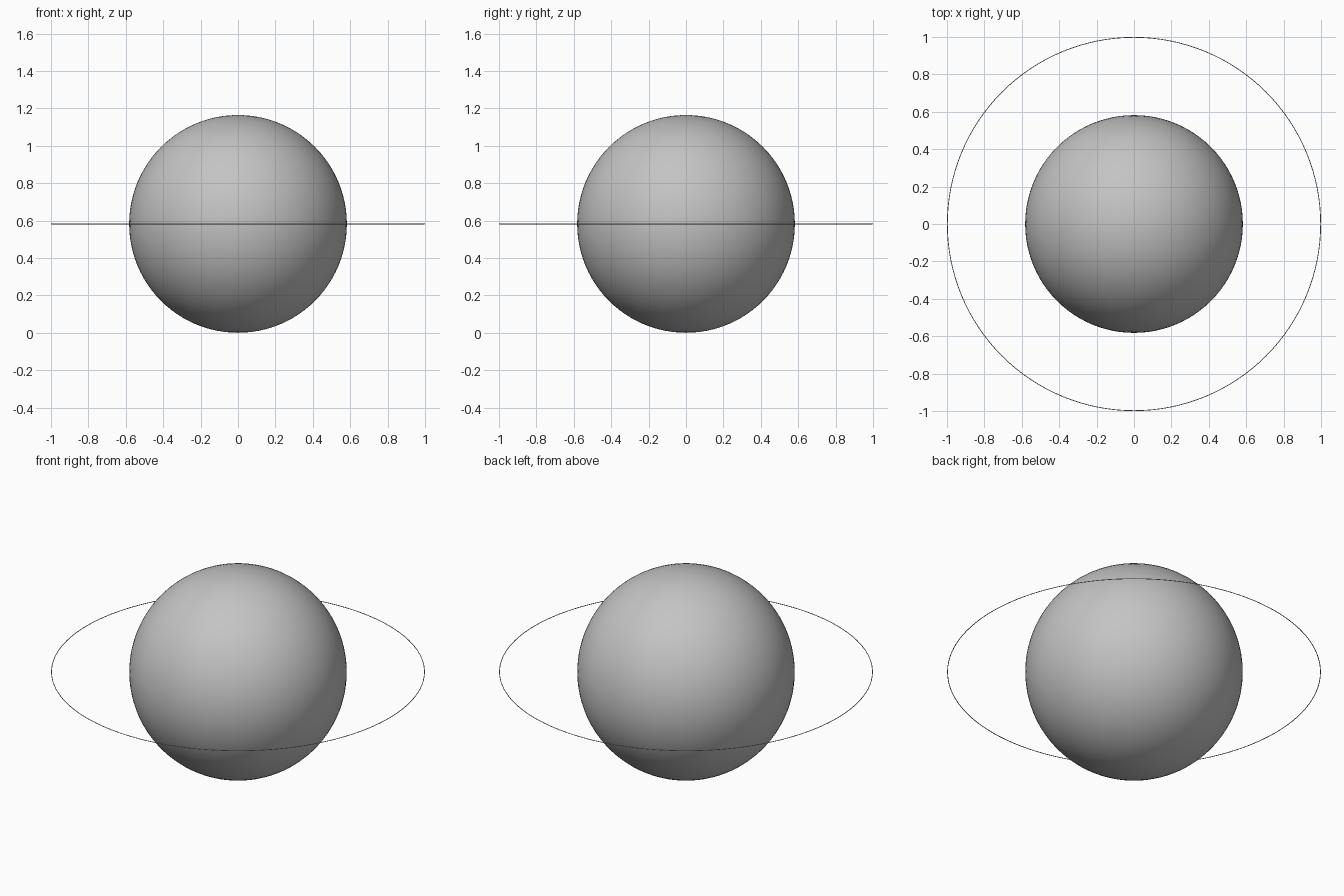
import bpy

if "Cube" in bpy.data.objects:
    bpy.data.objects.remove(bpy.data.objects["Cube"])


def material(name, rgb):
    mat = bpy.data.materials.new(name)
    mat.diffuse_color = (*rgb, 1)
    mat.use_nodes = True
    mat.node_tree.nodes["Principled BSDF"].inputs["Base Color"].default_value = mat.diffuse_color
    return mat


RADIUS = 0.582
grey = material("grey", (0.55, 0.55, 0.55))

# Planet globe resting on the ground
bpy.ops.mesh.primitive_uv_sphere_add(segments=96, ring_count=48, radius=RADIUS,
                                     location=(0, 0, RADIUS))
globe = bpy.context.object
globe.name = "globe"
globe.data.materials.append(grey)
bpy.ops.object.shade_smooth()

# Hair-thin orbit hoop around the equator
bpy.ops.mesh.primitive_torus_add(major_segments=128, minor_segments=8,
                                 major_radius=0.998, minor_radius=0.002,
                                 location=(0, 0, RADIUS))
hoop = bpy.context.object
hoop.name = "orbit_hoop"
hoop.data.materials.append(grey)
bpy.ops.object.shade_smooth()
